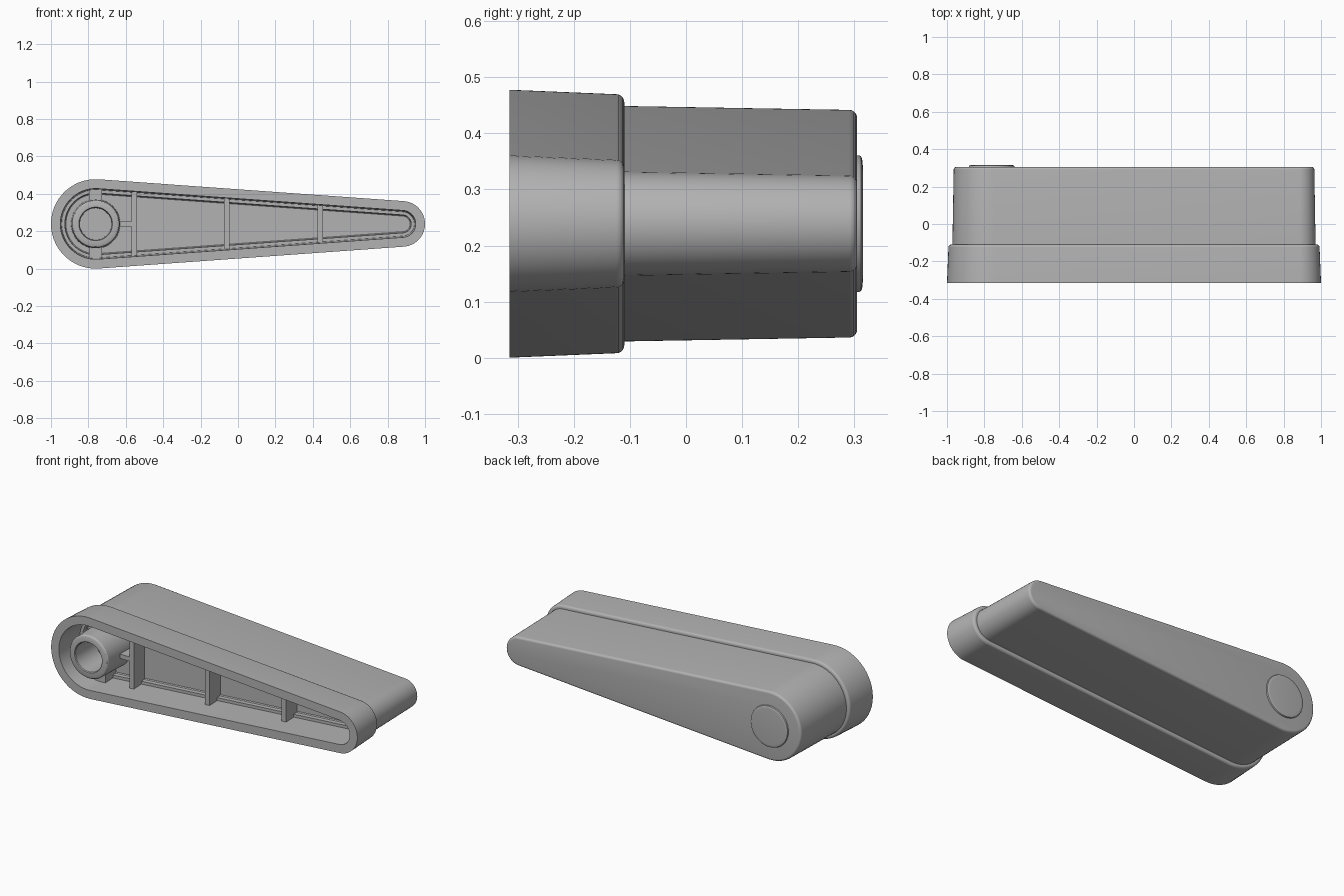
import bpy, bmesh, math

if "Cube" in bpy.data.objects:
    bpy.data.objects.remove(bpy.data.objects["Cube"], do_unlink=True)

grey = bpy.data.materials.new("mid grey")
grey.use_nodes = True
grey.diffuse_color = (0.45, 0.45, 0.45, 1)
grey.node_tree.nodes["Principled BSDF"].inputs["Base Color"].default_value = (0.45, 0.45, 0.45, 1)

# Two round ends joined by tangent sides
BIG_X, BIG_R = -0.761, 0.239
TIP_X, TIP_R = 0.878, 0.122
MID_Z = 0.239
TANGENT = math.pi / 2 - math.asin((BIG_R - TIP_R) / (TIP_X - BIG_X))
FLOOR_Y = -0.1


def teardrop(inset, y, steps=28):
    points = []
    for cx, radius, start, end in ((BIG_X, BIG_R, TANGENT, 2 * math.pi - TANGENT),
                                   (TIP_X, TIP_R, -TANGENT, TANGENT)):
        for i in range(steps + 1):
            a = start + (end - start) * i / steps
            r = radius - inset
            points.append((cx + r * math.cos(a), y, MID_Z + r * math.sin(a)))
    return points


def circle(r, y, steps=64):
    return [(BIG_X + r * math.cos(2 * math.pi * i / steps), y,
             MID_Z + r * math.sin(2 * math.pi * i / steps)) for i in range(steps)]


def finish(name, bm):
    bmesh.ops.recalc_face_normals(bm, faces=bm.faces)
    mesh = bpy.data.meshes.new(name)
    bm.to_mesh(mesh)
    bm.free()
    mesh.materials.append(grey)
    obj = bpy.data.objects.new(name, mesh)
    bpy.context.collection.objects.link(obj)
    bpy.ops.object.select_all(action='DESELECT')
    obj.select_set(True)
    bpy.context.view_layer.objects.active = obj
    bpy.ops.object.shade_smooth_by_angle(angle=math.radians(30))
    return obj


def loft(name, shape, sections):
    bm = bmesh.new()
    rings = [[bm.verts.new(p) for p in shape(size, y)] for size, y in sections]
    for a, b in zip(rings, rings[1:]):
        for i in range(len(a)):
            j = (i + 1) % len(a)
            bm.faces.new((a[i], a[j], b[j], b[i]))
    bm.faces.new(rings[0])
    bm.faces.new(rings[-1])
    return finish(name, bm)


def box(name, x0, x1, y0, y1, z0, z1):
    bm = bmesh.new()
    bmesh.ops.create_cube(bm, size=1)
    for v in bm.verts:
        v.co = ((x0 + x1) / 2 + v.co.x * (x1 - x0),
                (y0 + y1) / 2 + v.co.y * (y1 - y0),
                (z0 + z1) / 2 + v.co.z * (z1 - z0))
    return finish(name, bm)


def rounded(inset, y, radius, steps=5):
    # Quarter-round from a side wall onto a rear face
    return [(inset + radius * (1 - math.cos(t)), y - radius * (1 - math.sin(t)))
            for t in (math.pi / 2 * i / steps for i in range(steps + 1))]


# Housing: recess floor, recess wall, rim, stepped outside, back
loft("housing", teardrop,
     [(0.08, FLOOR_Y), (0.075, FLOOR_Y - 0.005), (0.074, -0.13), (0.057, -0.13),
      (0.05, -0.315), (0, -0.315)]
     + rounded(0.008, -0.11, 0.014) + [(0.029, -0.11)]
     + rounded(0.036, 0.305, 0.014))

# Hollow hub with softened front edge
loft("hub", circle,
     [(0.084, -0.12), (0.086, -0.305), (0.09, -0.31), (0.115, -0.31),
      (0.122, -0.307), (0.127, -0.3), (0.132, FLOOR_Y + 0.01)])

# Raised round pad on the back
loft("back_pad", circle,
     [(0.122, 0.295), (0.122, 0.308), (0.12, 0.312), (0.115, 0.314), (0.105, 0.315)])

# Cross ribs reaching into the recess walls
slope = (BIG_R - TIP_R) / (TIP_X - BIG_X)
for number, x in enumerate((-0.555, -0.06, 0.44), 1):
    half = BIG_R - slope * (x - BIG_X) - 0.045
    box(f"cross_rib_{number}", x - 0.015, x + 0.015, -0.2, FLOOR_Y + 0.01,
        MID_Z - half, MID_Z + half)

# Webs tying the hub to the wall and first rib
for name, sign in (("upper_hub_web", 1), ("lower_hub_web", -1)):
    z = sorted((MID_Z + sign * 0.12, MID_Z + sign * 0.195))
    box(name, BIG_X - 0.035, BIG_X + 0.035, -0.2, FLOOR_Y + 0.01, *z)
box("side_hub_web", BIG_X + 0.12, -0.555, -0.2, FLOOR_Y + 0.01, MID_Z - 0.013, MID_Z + 0.013)
